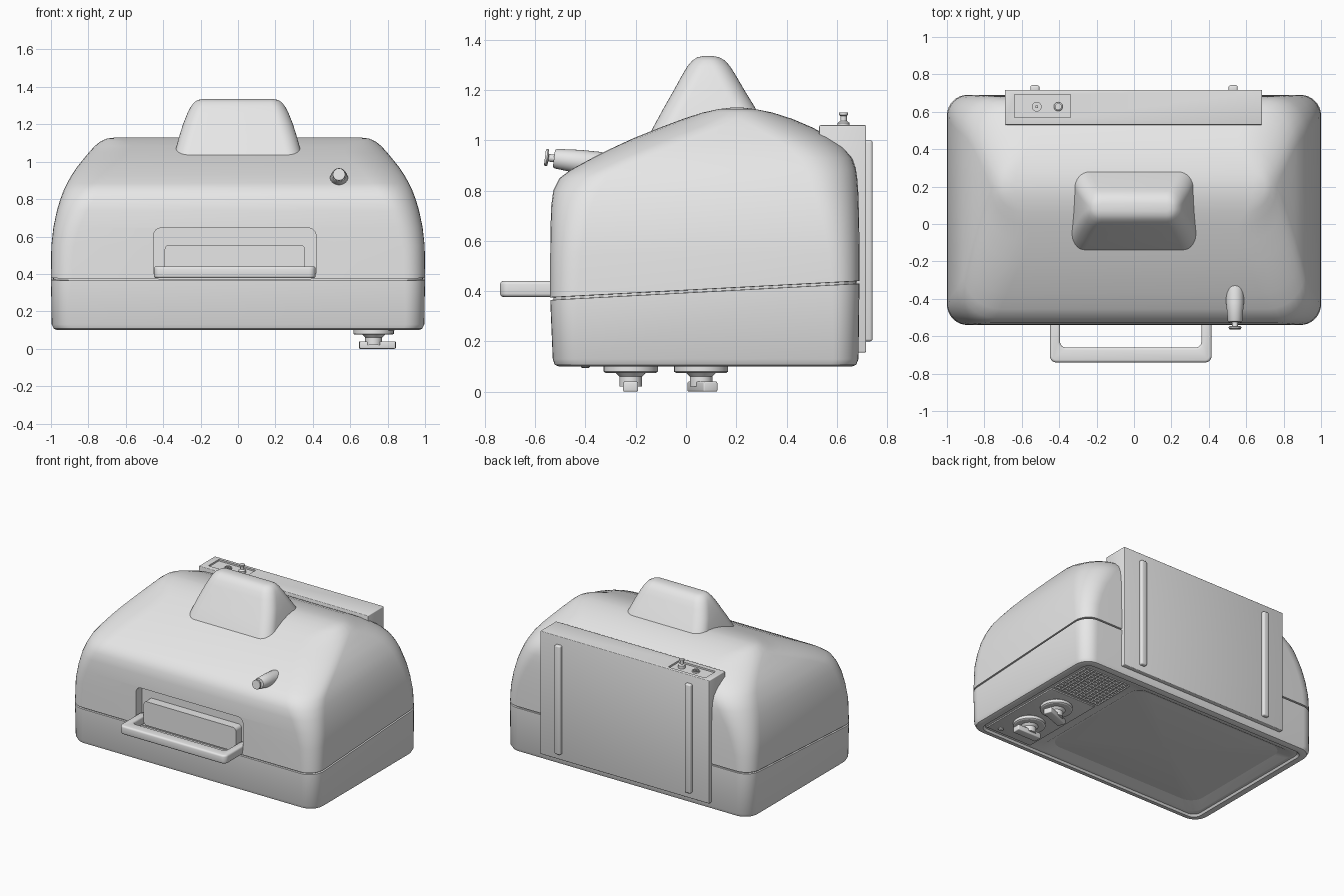
import bpy, bmesh, math
from mathutils import Vector, Matrix

if "Cube" in bpy.data.objects:
    bpy.data.objects.remove(bpy.data.objects["Cube"], do_unlink=True)

grey = bpy.data.materials.new("plain grey")
grey.use_nodes = True
grey.diffuse_color = (0.8, 0.8, 0.8, 1)
grey.node_tree.nodes["Principled BSDF"].inputs["Base Color"].default_value = (0.8, 0.8, 0.8, 1)


def make(name, bm, matrix=None):
    """Turn a bmesh into a linked object."""
    bmesh.ops.recalc_face_normals(bm, faces=bm.faces)
    if matrix:
        bmesh.ops.transform(bm, matrix=matrix, verts=bm.verts)
    me = bpy.data.meshes.new(name)
    bm.to_mesh(me)
    bm.free()
    me.materials.append(grey)
    ob = bpy.data.objects.new(name, me)
    bpy.context.collection.objects.link(ob)
    return ob


def skin(name, rings, matrix=None):
    """Join equal point rings into a capped solid."""
    bm = bmesh.new()
    loops = [[bm.verts.new(p) for p in ring] for ring in rings]
    for a, b in zip(loops, loops[1:]):
        for i in range(len(a)):
            j = (i + 1) % len(a)
            bm.faces.new((a[i], a[j], b[j], b[i]))
    bm.faces.new(loops[0])
    bm.faces.new(loops[-1])
    return make(name, bm, matrix)


def rounded(z, x0, x1, y0, y1, r, tilt=0, steps=8):
    """Rounded rectangle at height z, optionally tilted along y."""
    r = min(r, (x1 - x0) * 0.49, (y1 - y0) * 0.49)
    centres = ((x1 - r, y1 - r), (x0 + r, y1 - r), (x0 + r, y0 + r), (x1 - r, y0 + r))
    pts = []
    for q, (cx, cy) in enumerate(centres):
        for k in range(steps + 1):
            a = (q + k / steps) * math.pi / 2
            y = cy + r * math.sin(a)
            pts.append(Vector((cx + r * math.cos(a), y, z + tilt * y)))
    return pts


def lathe(name, profile, origin, axis=(0, 0, 1), n=28):
    """Revolve (radius, height) pairs around an axis."""
    rings = [[(r * math.cos(2 * math.pi * i / n), r * math.sin(2 * math.pi * i / n), h)
              for i in range(n)] for r, h in profile]
    turn = Vector((0, 0, 1)).rotation_difference(Vector(axis)).to_matrix().to_4x4()
    return skin(name, rings, Matrix.Translation(origin) @ turn)


def box(name, x0, x1, y0, y1, z0, z1, bevel=0):
    bm = bmesh.new()
    bmesh.ops.create_cube(bm, size=1)
    for v in bm.verts:
        v.co = ((x0 + x1) / 2 + v.co.x * (x1 - x0), (y0 + y1) / 2 + v.co.y * (y1 - y0),
                (z0 + z1) / 2 + v.co.z * (z1 - z0))
    ob = make(name, bm)
    if bevel:
        round_edges(ob, bevel)
    return ob


def apply(ob, mod):
    bpy.context.view_layer.objects.active = ob
    bpy.ops.object.modifier_apply(modifier=mod.name)


def round_edges(ob, width):
    mod = ob.modifiers.new("bevel", 'BEVEL')
    mod.width, mod.segments, mod.limit_method = width, 3, 'ANGLE'
    mod.angle_limit = math.radians(40)
    apply(ob, mod)


def cut(ob, cutter):
    mod = ob.modifiers.new("cut", 'BOOLEAN')
    mod.operation, mod.object, mod.solver = 'DIFFERENCE', cutter, 'EXACT'
    apply(ob, mod)
    bpy.data.objects.remove(cutter, do_unlink=True)


# Cabinet: recessed face, lower shell, tilted seam, domed upper shell
SEAM = 0.053
rings = [rounded(0.114, -0.925, 0.925, -0.475, 0.625, 0.06),
         rounded(0.1, -0.935, 0.935, -0.485, 0.635, 0.06)]
for z, hx, y0, y1 in ((0.1, 0.965, -0.505, 0.66), (0.107, 0.985, -0.522, 0.677),
                      (0.13, 0.996, -0.53, 0.686)):
    rings.append(rounded(z, -hx, hx, y0, y1, 0.1))
for z, d in ((0.393, 0), (0.394, 0.012), (0.403, 0.012), (0.404, 0)):
    rings.append(rounded(z, d - 1, 1 - d, d - 0.54, 0.69 - d, 0.11, SEAM))
for z, hx, y0, y1, r in ((0.55, 0.998, -0.54, 0.69, 0.12), (0.65, 0.987, -0.539, 0.689, 0.14),
                         (0.74, 0.968, -0.536, 0.687, 0.16), (0.80, 0.95, -0.528, 0.685, 0.18),
                         (0.85, 0.931, -0.503, 0.681, 0.19), (0.885, 0.914, -0.455, 0.676, 0.2),
                         (0.93, 0.889, -0.372, 0.66, 0.21), (0.97, 0.862, -0.292, 0.628, 0.22),
                         (1.01, 0.83, -0.205, 0.577, 0.23), (1.05, 0.797, -0.105, 0.505, 0.23),
                         (1.085, 0.765, -0.012, 0.423, 0.21), (1.11, 0.733, 0.065, 0.345, 0.14),
                         (1.124, 0.70, 0.13, 0.275, 0.07), (1.13, 0.65, 0.18, 0.225, 0.02)):
    rings.append(rounded(z, -hx, hx, y0, y1, r))
cabinet = skin("cabinet", rings)

# Screen opening and bulging glass
cut(cabinet, skin("screen_cutter", [rounded(0.08, -0.92, 0.48, -0.47, 0.61, 0.08),
                                    rounded(0.114, -0.9, 0.46, -0.45, 0.59, 0.08),
                                    rounded(0.152, -0.84, 0.4, -0.39, 0.53, 0.1)]))
glass = []
for s in (1, 0.9, 0.75, 0.55, 0.3, 0.1):
    glass.append(rounded(0.124 + 0.024 * s * s, -0.22 - 0.63 * s, -0.22 + 0.63 * s,
                         0.07 - 0.47 * s, 0.07 + 0.47 * s, 0.1 * s))
skin("screen_glass", [rounded(0.16, -0.85, 0.41, -0.4, 0.54, 0.1)] + glass)

# Handle recess with its raised centre block, laid out in x-z
upright = Matrix.Rotation(math.pi / 2, 4, 'X')
cut(cabinet, skin("handle_cutter", [rounded(d, -0.452, 0.417, 0.372, 0.645, 0.04)
                                    for d in (0.47, 0.6)], upright))
skin("handle_recess_block", [rounded(d, -0.392, 0.358, 0.38, 0.555, 0.025)
                             for d in (0.45, 0.536)], upright)

# Carrying handle
handle = skin("carrying_handle", [rounded(z, -0.45, 0.415, -0.74, -0.475, 0.035)
                                  for z in (0.377, 0.44)])
cut(handle, skin("handle_hole", [rounded(z, -0.395, 0.36, -0.66, -0.3, 0.03)
                                 for z in (0.3, 0.5)]))
round_edges(handle, 0.013)

# Tube housing on top
rings = []
for z, hx, y0, y1, r in ((0.98, 0.355, -0.165, 0.345, 0.08), (1.04, 0.34, -0.137, 0.322, 0.08),
                         (1.13, 0.316, -0.088, 0.275, 0.08), (1.2, 0.294, -0.048, 0.232, 0.08),
                         (1.26, 0.27, -0.015, 0.197, 0.075), (1.295, 0.252, 0.006, 0.175, 0.07),
                         (1.317, 0.235, 0.025, 0.155, 0.06), (1.33, 0.215, 0.045, 0.133, 0.04),
                         (1.335, 0.19, 0.07, 0.108, 0.018)):
    rings.append(rounded(z, -hx, hx, y0, y1, r))
skin("tube_housing", rings)

# Rear panel with socket pocket and two rails
panel = box("rear_panel", -0.69, 0.685, 0.53, 0.717, 0.156, 1.06, 0.005)
cut(panel, box("pocket_cutter", -0.64, -0.34, 0.57, 0.692, 1.048, 1.1))
for side, x in (("right", -0.53), ("left", 0.53)):
    box(side + "_rear_rail", x - 0.024, x + 0.024, 0.7, 0.742, 0.2, 1.0, 0.01)

# Socket and aerial stub in the pocket
lathe("socket_ring", [(0.026, 0), (0.026, 0.012), (0.018, 0.012), (0.018, 0.004),
                      (0.008, 0.004), (0.008, 0.014)], (-0.52, 0.627, 1.047))
lathe("aerial_stub", [(0.024, 0), (0.024, 0.022), (0.013, 0.03), (0.013, 0.05),
                      (0.018, 0.054), (0.018, 0.064)], (-0.405, 0.627, 1.047))

# Aerial mount at the front
lathe("aerial_mount", [(0.04, -0.05), (0.049, 0.04), (0.047, 0.12), (0.039, 0.215),
                       (0.034, 0.222), (0.015, 0.222), (0.015, 0.243), (0.032, 0.245),
                       (0.034, 0.25), (0.032, 0.258)], (0.54, -0.305, 0.9), (0, -0.992, 0.125))

# Control plate and rotary knobs
box("control_plate", 0.525, 0.9, -0.45, 0.22, 0.105, 0.12, 0.003)
for name, y, angle in (("lower_knob", -0.22, 0), ("upper_knob", 0.06, 20)):
    lathe(name + "_skirt", [(0.09, 0.115), (0.108, 0.1), (0.108, 0.08), (0.1, 0.075),
                            (0.06, 0.075), (0.045, 0.06), (0.045, 0.02)], (0.725, y, 0))
    grip = box(name + "_grip", -0.08, 0.112, -0.03, 0.03, 0, 0.04, 0.006)
    grip.location = (0.73, y, 0)
    grip.rotation_euler.z = math.radians(angle)
lathe("small_button", [(0.018, 0.11), (0.018, 0.098), (0.012, 0.094)], (0.82, -0.4, 0), n=16)

# Speaker grille with sunken holes
bm = bmesh.new()
bmesh.ops.create_grid(bm, x_segments=12, y_segments=10, size=0.5)
for v in bm.verts:
    v.co = (0.7125 + 0.375 * v.co.x, 0.415 + 0.33 * v.co.y, 0.105)
bmesh.ops.reverse_faces(bm, faces=bm.faces)
rim = [e for e in bm.edges if e.is_boundary]
wall = bmesh.ops.extrude_edge_only(bm, edges=rim)["geom"]
for v in wall:
    if isinstance(v, bmesh.types.BMVert):
        v.co.z += 0.015
bm.normal_update()
holes = [f for f in bm.faces if abs(f.normal.z) > 0.9]
bmesh.ops.inset_individual(bm, faces=holes, thickness=0.007, depth=0)
for f in holes:
    for v in f.verts:
        v.co.z += 0.007
make("speaker_grille", bm)

# Smooth shading with sharp edges kept
bpy.ops.object.select_all(action='DESELECT')
for ob in bpy.context.scene.objects:
    if ob.type == 'MESH' and grey.name in ob.data.materials:
        ob.select_set(True)
        bpy.context.view_layer.objects.active = ob
bpy.ops.object.shade_smooth_by_angle(angle=math.radians(32))
